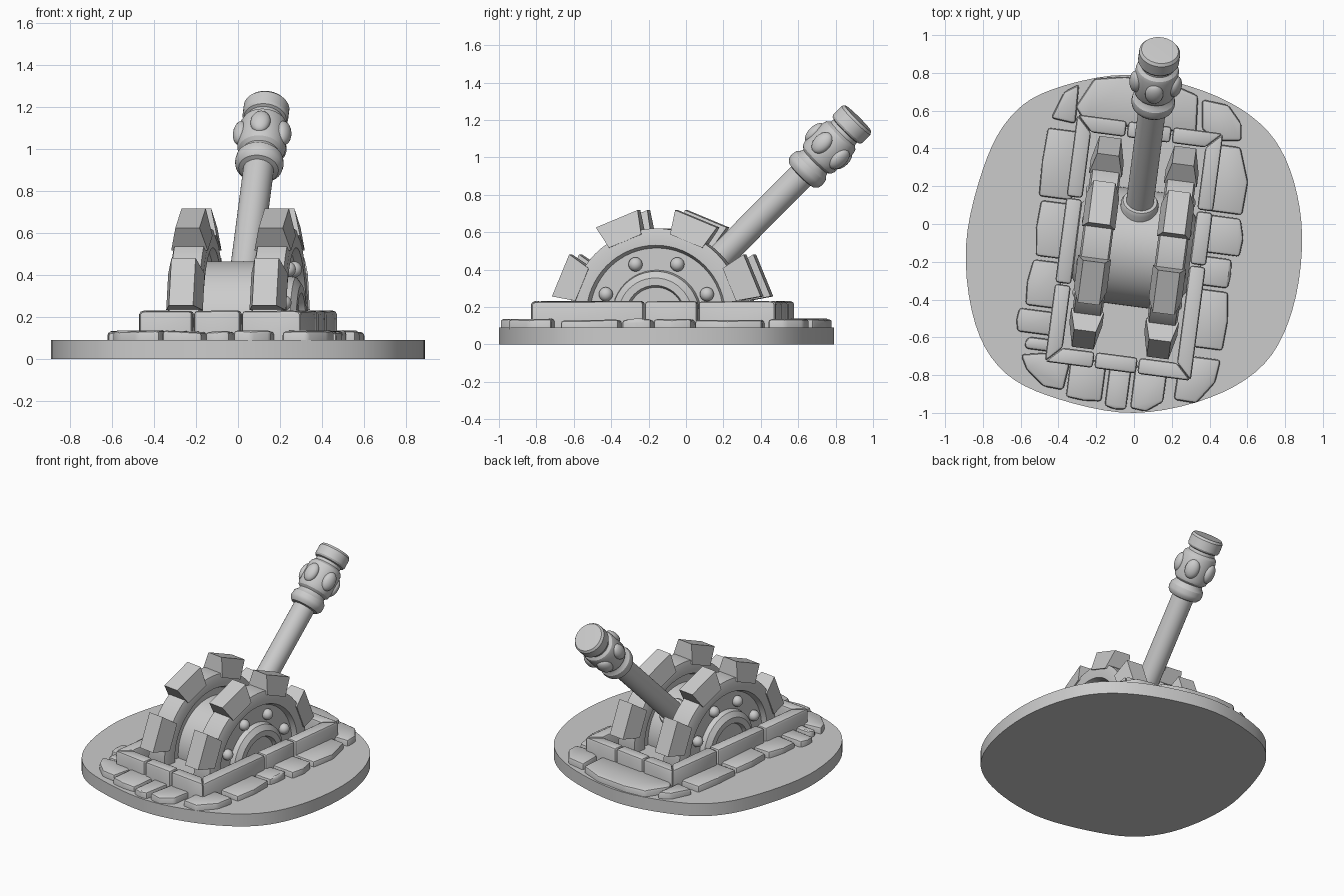
import bpy, bmesh, random
from math import sin, cos, pi, radians
from mathutils import Matrix, Vector

if "Cube" in bpy.data.objects:
    bpy.data.objects.remove(bpy.data.objects["Cube"])

random.seed(4)
AXLE_Z = 0.155
# Local frame of the mechanism: u across, v along, turned slightly clockwise
M = Matrix.Translation((0, -0.125, 0)) @ Matrix.Rotation(radians(-7.5), 4, 'Z')
AXLE = M @ Matrix.Translation((0, 0, AXLE_Z))
SIDE = Matrix.Rotation(pi / 2, 4, 'Y')


def finish(name, bm):
    bmesh.ops.recalc_face_normals(bm, faces=bm.faces)
    me = bpy.data.meshes.new(name)
    bm.to_mesh(me)
    bm.free()
    ob = bpy.data.objects.new(name, me)
    bpy.context.collection.objects.link(ob)
    return ob


def L(u, v):
    p = M @ Vector((u, v, 0))
    return p.x, p.y


def prism(name, pts, z0, z1, bevel=0.0, jitter=0.0):
    """Upright block from a plan outline, with worn edges and a slightly uneven top."""
    bm = bmesh.new()
    f = bm.faces.new([bm.verts.new((x, y, z0)) for x, y in pts])
    r = bmesh.ops.extrude_face_region(bm, geom=[f])
    for v in r['geom']:
        if isinstance(v, bmesh.types.BMVert):
            v.co.z = z1 + random.uniform(-jitter, jitter)
    bmesh.ops.recalc_face_normals(bm, faces=bm.faces)
    if bevel:
        edges = [e for e in bm.edges if max(v.co.z for v in e.verts) > z0 + 0.01]
        bmesh.ops.bevel(bm, geom=edges, offset=bevel, segments=2, profile=0.5, affect='EDGES')
    return finish(name, bm)


def lathe(name, profile, n, mat, cut=None):
    """Revolve (radius, height) pairs; optionally remove what is below a world height."""
    bm = bmesh.new()
    rings = []
    for r, h in profile:
        if r == 0:
            rings.append([bm.verts.new((0, 0, h))] * n)
        else:
            rings.append([bm.verts.new((r * cos(2 * pi * i / n), r * sin(2 * pi * i / n), h))
                          for i in range(n)])
    for a, b in zip(rings, rings[1:]):
        for i in range(n):
            j = (i + 1) % n
            bm.faces.new(list(dict.fromkeys((a[i], a[j], b[j], b[i]))))
    bm.transform(mat)
    bmesh.ops.recalc_face_normals(bm, faces=bm.faces)
    if cut is not None:
        bmesh.ops.bisect_plane(bm, geom=bm.verts[:] + bm.edges[:] + bm.faces[:],
                               plane_co=(0, 0, cut), plane_no=(0, 0, 1), clear_inner=True)
    return finish(name, bm)


def ball(name, mat, seg=16):
    bm = bmesh.new()
    bmesh.ops.create_uvsphere(bm, u_segments=seg, v_segments=seg // 2 + 2, radius=1, matrix=mat)
    return finish(name, bm)


# Rounded base slab, smooth curve through a few outline points
outline = [(-.03, .79), (-.44, .71), (-.66, .56), (-.80, .29), (-.89, -.12), (-.84, -.53),
           (-.68, -.79), (-.39, -.93), (0, -1), (.40, -.92), (.69, -.74), (.84, -.45),
           (.89, -.06), (.825, .29), (.67, .53), (.38, .70)]
P = [Vector(p) for p in outline]
smooth = []
for i in range(len(P)):
    a, b, c, d = (P[(i + k) % len(P)] for k in (-1, 0, 1, 2))
    for t in (0, .2, .4, .6, .8):
        q = 0.5 * (2 * b + (c - a) * t + (2 * a - 5 * b + 4 * c - d) * t * t
                   + (3 * b - a - 3 * c + d) * t ** 3)
        smooth.append((q.x, q.y))
prism("base_slab", smooth, 0, 0.09)

# Paving stones along the sides: start, end, outer reach at each end
def paving(name, stones, place):
    for i, (s0, s1, o0, o1) in enumerate(stones):
        inner = 0.36 if name != "front_paving" else 0.62
        mid = ((s0 + s1) / 2, max(o0, o1) + 0.008)
        pts = [(s0, inner), (s0, o0), mid, (s1, o1), (s1, inner)]
        prism(f"{name}_{i}", [L(*place(s, o)) for s, o in pts], 0.08, 0.132, 0.016, 0.006)

paving("left_paving", [(.205, .57, .535, .535), (-.11, .185, .51, .52), (-.375, -.13, .53, .52),
                       (-.52, -.395, .555, .56), (-.605, -.54, .50, .49)], lambda s, o: (-o, s))
paving("right_paving", [(-.48, -.17, .535, .525), (-.15, .005, .52, .52), (.025, .225, .56, .54),
                        (.245, .60, .545, .49)], lambda s, o: (o, s))
paving("front_paving", [(-.255, -.065, .83, .83), (-.045, .07, .85, .855),
                        (.09, .26, .845, .79)], lambda s, o: (s, -o))
# Corner stones and the large stone at the back
corners = {
    "front_left_corner": [(-.60, -.69), (-.44, -.68), (-.34, -.74), (-.375, -.88), (-.48, -.86), (-.57, -.77)],
    "front_right_corner": [(.21, -.93), (.23, -.80), (.31, -.70), (.46, -.72), (.43, -.84), (.33, -.95)],
    "back_right_corner": [(.36, .66), (.50, .63), (.57, .53), (.57, .44), (.44, .44), (.36, .50)],
    "back_left_corner": [(-.44, .56), (-.37, .70), (-.29, .74), (-.31, .53)],
    "back_stone": [(-.31, .62), (-.21, .77), (-.05, .78), (.18, .75), (.34, .68), (.33, .48), (-.26, .54)],
}
for name, pts in corners.items():
    prism(name, pts, 0.08, 0.134, 0.018, 0.004)

# Raised stone frame: mitred bars split into blocks
A, B, W = 0.39, 0.66, 0.085
def frame_bar(name, half, reach, splits, place):
    g = 0.004
    cuts = [-half] + splits + [half]
    for i, (s0, s1) in enumerate(zip(cuts, cuts[1:])):
        i0 = s0 + (W if i == 0 else g)
        i1 = s1 - (W if i == len(cuts) - 2 else g)
        o0, o1 = (s0 if i == 0 else s0 + g), (s1 if i == len(cuts) - 2 else s1 - g)
        pts = [(o0, reach), (o1, reach), (i1, reach - W), (i0, reach - W)]
        prism(f"{name}_{i}", [L(*place(s, o)) for s, o in pts], 0.08, 0.23, 0.017, 0.002)

frame_bar("frame_left", B, A, [-.24, .22], lambda s, o: (-o, s))
frame_bar("frame_right", B, A, [-.05, .24], lambda s, o: (o, s))
frame_bar("frame_front", A, B, [-.13, .10], lambda s, o: (s, -o))
frame_bar("frame_back", A, B, [-.12, .12], lambda s, o: (s, o))
prism("frame_floor", [L(-.35, -.62), L(.35, -.62), L(.35, .62), L(-.35, .62)], 0.08, 0.13)

# Central drum
lathe("drum", [(0, -.16), (.31, -.16), (.31, .16), (0, .16)], 64, AXLE @ SIDE, 0.1)

# Two half-sunk cogs, mirrored about the drum
for side, tag in ((-1, "left"), (1, "right")):
    place = AXLE @ Matrix.Translation((side * 0.2, 0, 0))
    outward = place @ SIDE @ (Matrix.Rotation(pi, 4, 'X') if side < 0 else Matrix())
    lathe(f"{tag}_cog_rim", [(0, -.05), (.36, -.05), (.375, -.08), (.43, -.08), (.465, -.07),
                             (.465, .07), (.43, .08), (.375, .08), (.36, .045), (0, .045)],
          64, outward, 0.1)
    lathe(f"{tag}_hub", [(.245, .03), (.235, .08), (.20, .105), (.16, .105), (.15, .075), (0, .075)],
          48, outward, 0.1)
    bm = bmesh.new()
    for k in range(4):
        mid = radians(22.5 + 45 * k)
        vs = []
        for r, w in ((.44, .088), (.572, .058)):
            for a in (mid - radians(12.3), mid + radians(12.3)):
                vs += [bm.verts.new((u, r * cos(a), r * sin(a))) for u in (-w, w)]
        bmesh.ops.convex_hull(bm, input=vs)
    bmesh.ops.dissolve_limit(bm, angle_limit=0.01, verts=bm.verts, edges=bm.edges)
    bm.transform(place)
    finish(f"{tag}_cog_teeth", bm)
    for k in range(4):
        a = radians(22.5 + 45 * k)
        pos = Matrix.Translation((side * 0.055, .295 * cos(a), .295 * sin(a)))
        ball(f"{tag}_rivet_{k}", place @ pos @ Matrix.Scale(0.038, 4))

# Lever: shaft, collars, grip and cap turned as one piece, leaning back 45 degrees
LEVER = AXLE @ Matrix.Rotation(radians(-45), 4, 'X')
lathe("lever", [(0, .2), (.098, .2), (.1, .33), (.09, .35), (.073, .352), (.073, 1.055),
                (.095, 1.06), (.112, 1.08), (.116, 1.10), (.112, 1.13), (.095, 1.15), (.09, 1.165),
                (.108, 1.18), (.115, 1.20), (.115, 1.34), (.108, 1.36), (.09, 1.375), (.088, 1.395),
                (.102, 1.40), (.109, 1.412), (.109, 1.475), (.098, 1.49), (0, 1.493)], 40, LEVER)
for k in range(5):
    turn = Matrix.Rotation(-pi / 2 + 2 * pi * k / 5, 4, 'Z')
    ball(f"grip_boss_{k}", LEVER @ turn @ Matrix.Translation((.11, 0, 1.27))
         @ Matrix.Diagonal((.034, .048, .066, 1)), 20)

# Smooth shading with crisp edges
for ob in bpy.context.collection.objects:
    ob.select_set(True)
    bpy.context.view_layer.objects.active = ob
bpy.ops.object.shade_smooth_by_angle(angle=radians(30))
